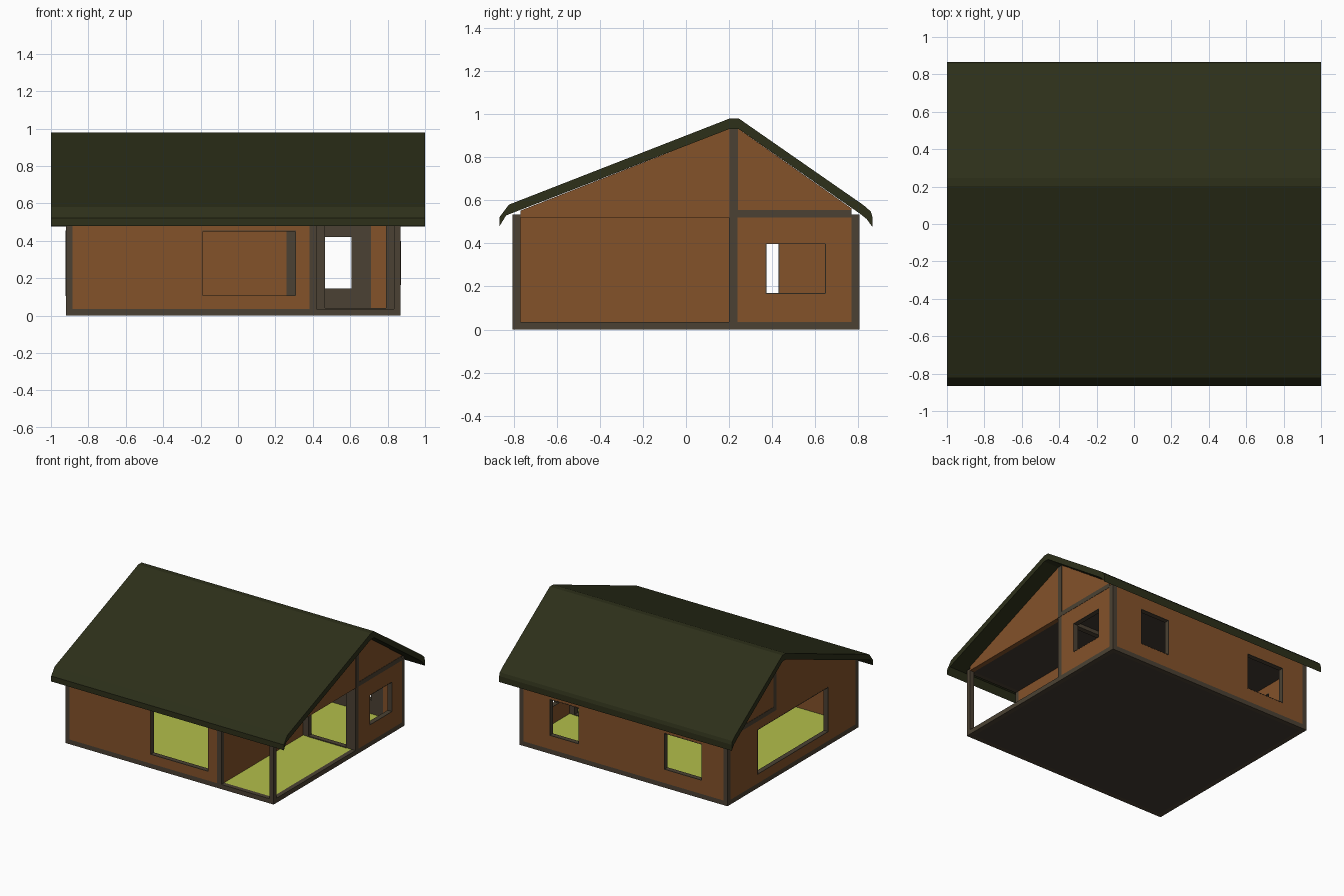
import bpy, bmesh

if "Cube" in bpy.data.objects:
    bpy.data.objects.remove(bpy.data.objects["Cube"])


def mat(name, r, g, b):
    m = bpy.data.materials.new(name)
    m.diffuse_color = (r, g, b, 1)
    m.use_nodes = True
    m.node_tree.nodes["Principled BSDF"].inputs["Base Color"].default_value = m.diffuse_color
    return m


WOOD = mat("brown_wood", 0.23, 0.085, 0.023)
TRIM = mat("grey_trim", 0.07, 0.053, 0.033)
ROOF = mat("dark_green_roof", 0.026, 0.029, 0.01)
FLOOR = mat("yellow_green_floor", 0.45, 0.52, 0.07)
DARK = mat("dark_underside", 0.055, 0.042, 0.034)


def finish(name, bm, m):
    bmesh.ops.recalc_face_normals(bm, faces=bm.faces)
    me = bpy.data.meshes.new(name)
    bm.to_mesh(me)
    bm.free()
    me.materials.append(m)
    ob = bpy.data.objects.new(name, me)
    bpy.context.collection.objects.link(ob)
    return ob


def box(name, x, y, z, m):
    bm = bmesh.new()
    for v in bmesh.ops.create_cube(bm, size=1)["verts"]:
        v.co = [a + (b - a) * (c + 0.5) for (a, b), c in zip((x, y, z), v.co)]
    return finish(name, bm, m)


def extrude_x(name, profile, x0, x1, m):
    """Extrude a (y, z) outline from x0 to x1."""
    bm = bmesh.new()
    f = bm.faces.new([bm.verts.new((x0, y, z)) for y, z in profile])
    new = bmesh.ops.extrude_face_region(bm, geom=[f])["geom"]
    for v in new:
        if isinstance(v, bmesh.types.BMVert):
            v.co.x = x1
    return finish(name, bm, m)


def wall(name, axis, span, depth, z, m, holes=(), liner=True):
    """Wall along axis 'x' or 'y', with (u0, u1, z0, z1) openings lined in grey."""
    def put(n, u, d, zz, mm):
        box(n, *((u, d) if axis == 'x' else (d, u)), zz, mm)
    u = span[0]
    for a, b, z0, z1 in holes:
        put(name, (u, a), depth, z, m)
        put(name + "_sill", (a, b), depth, (z[0], z0), m)
        put(name + "_head", (a, b), depth, (z1, z[1]), m)
        if liner:
            e, d = 0.004, (depth[0] - 0.001, depth[1] + 0.001)
            for n, uu, zz in (("left", (a, a + e), (z0, z1)), ("right", (b - e, b), (z0, z1)),
                              ("bottom", (a + e, b - e), (z0, z0 + e)), ("top", (a + e, b - e), (z1 - e, z1))):
                put(name + "_window_reveal_" + n, uu, d, zz, TRIM)
        u = b
    put(name, (u, span[1]), depth, z, m)


X0, X1, Y, T = -0.92, 0.87, 0.805, 0.036   # outer limits, wall thickness
B, C = 0.036, 0.52                         # base trim top, ceiling height

# Floor, base and ceiling
box("floor_underside", (X0 + T, X1 - T), (-Y + T, Y - T), (0, 0.02), DARK)
box("floor", (X0 + T, X1 - T), (-Y + T, Y - T), (0.02, B - 0.002), FLOOR)
for n, s in (("front", (-Y, -Y + T)), ("back", (Y - T, Y))):
    box("base_trim_" + n, (X0, X1), s, (0, B), TRIM)
for n, s in (("left", (X0, X0 + T)), ("right", (X1 - T, X1))):
    box("base_trim_" + n, s, (-Y + T, Y - T), (0, B), TRIM)
box("ceiling", (X0 + T, X1 - T), (-Y + T, Y - T), (C, C + 0.01), DARK)

# Corner posts
for n, x, y in (("front_left", X0, -Y), ("back_left", X0, Y - T),
                ("porch", X1 - T, -Y), ("back_right", X1 - T, Y - T)):
    box("post_" + n, (x, x + T), (y, y + T), (B, 0.535), TRIM)
box("post_front_wall_end", (0.382, 0.42), (-Y, -Y + T), (B, 0.535), TRIM)
box("post_right_middle", (X1 - T, X1), (0.2, 0.24), (B, C), TRIM)

# Outer walls with window openings
H = (B, 0.535)
wall("front_wall", 'x', (X0 + T, 0.382), (-Y, -Y + T), H, WOOD, [(-0.19, 0.31, 0.105, 0.455)])
box("porch_header", (0.42, X1 - T), (-Y, -Y + T), (C, 0.535), TRIM)
wall("back_wall", 'x', (X0 + T, X1 - T), (Y - T, Y), H, WOOD,
     [(-0.70, -0.375, 0.14, 0.425), (0.355, 0.61, 0.14, 0.425)])
wall("back_wall_inner_panel", 'x', (0.26, 0.71), (Y - T - 0.003, Y - T - 0.001), (B, C), TRIM,
     [(0.355, 0.61, 0.14, 0.425)], liner=False)
wall("left_wall", 'y', (-Y + T, Y - T), (X0, X0 + T), (B, C), WOOD, [(-0.434, 0.434, 0.105, 0.455)])
wall("right_wall", 'y', (0.24, Y - T), (X1 - T, X1), (B, C), WOOD, [(0.37, 0.65, 0.165, 0.40)])

# Recessed porch: side wall and wide doorway frame at the back
box("porch_side_wall", (0.382, 0.42), (-Y + T, 0.24), (B, C), WOOD)
box("door_frame_left", (0.42, 0.465), (0.2, 0.24), (B, C), TRIM)
box("door_frame_right", (0.79, X1 - T), (0.2, 0.24), (B, C), TRIM)
box("door_frame_top", (0.465, 0.79), (0.2, 0.24), (0.49, C), TRIM)
box("door_sill", (0.465, 0.79), (0.2, 0.24), (B - 0.01, B + 0.004), TRIM)

# Gable ends with their trim
gable = [(-Y + T, C), (Y - T, C), (Y - T, 0.562), (0.243, 0.932), (0.2, 0.932), (-Y + T, 0.552)]
for n, a, s in (("left", X0, -1), ("right", X1, 1)):
    extrude_x("gable_" + n, gable, a, a - s * T, WOOD)
    t = sorted((a - s * 0.01, a + s * 0.002))
    box("gable_post_" + n, t, (0.203, 0.241), (C, 0.931), TRIM)
    box("gable_beam_" + n, t, (0.241, Y - T), (C, 0.555), TRIM)

# Roof shell with bent eaves
roof = [(-0.866, 0.48), (-0.866, 0.522), (-0.822, 0.58), (0.203, 0.98), (0.245, 0.98),
        (0.825, 0.577), (0.858, 0.548), (0.866, 0.522), (0.866, 0.476), (0.838, 0.514), (0.805, 0.54),
        (0.243, 0.932), (0.203, 0.932), (-0.835, 0.53)]
extrude_x("roof", roof, -1, 1, ROOF)
